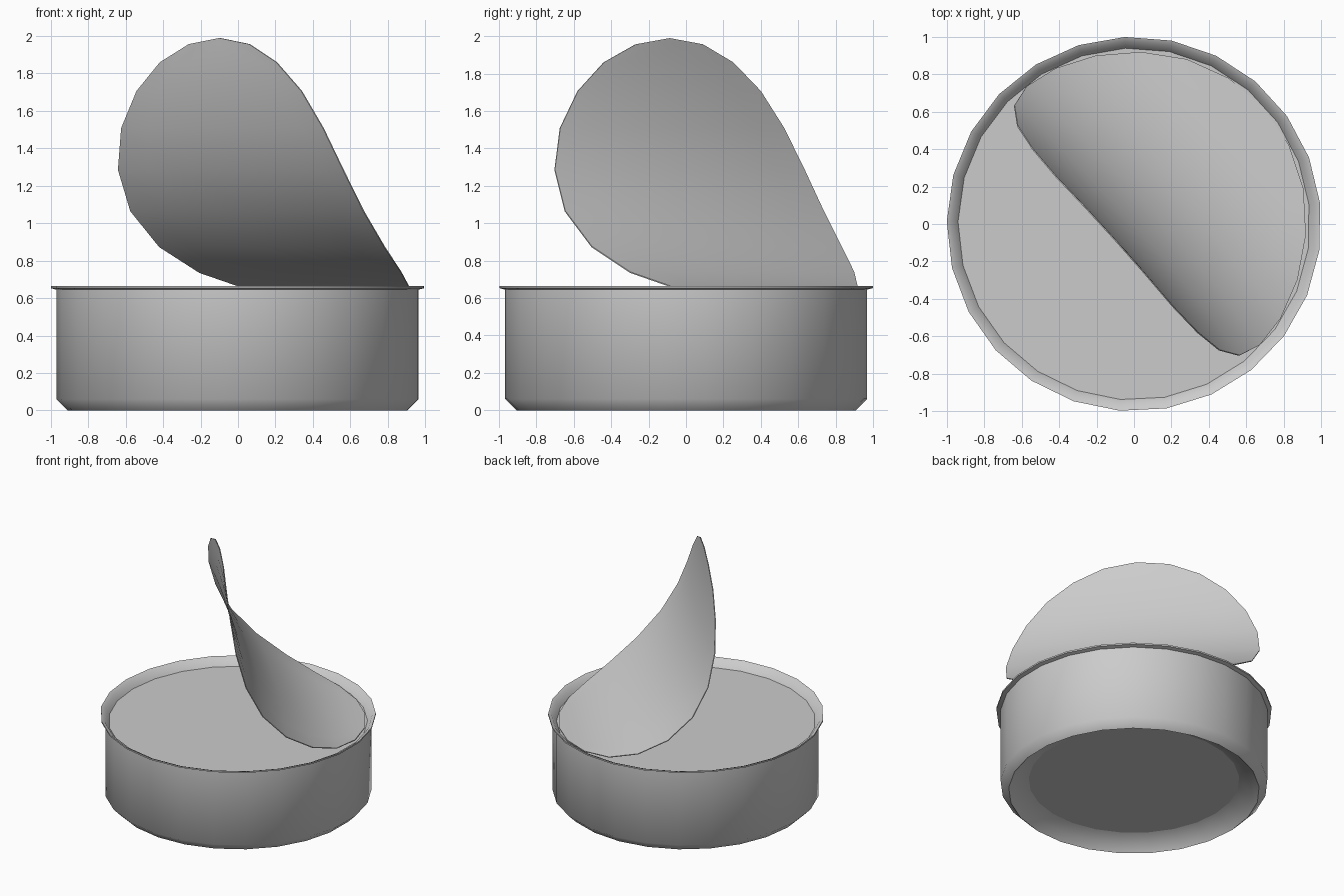
import bpy, bmesh, math
from mathutils import Vector

cube = bpy.data.objects.get("Cube")
if cube:
    bpy.data.objects.remove(cube)

SIDES = 25
PHASE = math.radians(6.4)
HINGE = math.radians(42)      # direction in which the lid stays attached
LID_R = 0.93

metal = bpy.data.materials.new("grey_metal")
metal.use_nodes = True
metal.diffuse_color = (0.6, 0.6, 0.6, 1)
metal.node_tree.nodes["Principled BSDF"].inputs["Base Color"].default_value = (0.6, 0.6, 0.6, 1)


def finish(name, bm, angle):
    mesh = bpy.data.meshes.new(name)
    bm.to_mesh(mesh)
    bm.free()
    obj = bpy.data.objects.new(name, mesh)
    bpy.context.collection.objects.link(obj)
    mesh.materials.append(metal)
    bpy.ops.object.select_all(action='DESELECT')
    obj.select_set(True)
    bpy.context.view_layer.objects.active = obj
    bpy.ops.object.shade_smooth_by_angle(angle=math.radians(angle))


def ring(bm, r, z):
    return [bm.verts.new((r * math.cos(PHASE + math.tau * i / SIDES),
                          r * math.sin(PHASE + math.tau * i / SIDES), z))
            for i in range(SIDES)]


def lathe(name, profile, angle=50):
    """Open surface of revolution; the profile runs upward on the outside."""
    bm = bmesh.new()
    rings = [ring(bm, r, z) for r, z in profile]
    for a, b in zip(rings, rings[1:]):
        for i in range(SIDES):
            j = (i + 1) % SIDES
            bm.faces.new((a[i], a[j], b[j], b[i]))
    finish(name, bm, angle)


def disc(name, r, z, up):
    bm = bmesh.new()
    loop = ring(bm, r, z)
    bm.faces.new(loop if up else loop[::-1])
    finish(name, bm, 30)


# Can body: recessed base, chamfer, wall, flange and sloping inner lip
lathe("can_body", [(0.765, 0.09), (0.86, 0.055), (0.91, 0.0), (0.97, 0.06), (0.97, 0.645)])
lathe("can_rim", [(0.97, 0.645), (1.0, 0.653), (1.0, 0.665), (0.975, 0.655), (0.94, 0.605)])
disc("base_panel", 0.765, 0.09, False)
disc("contents", 0.945, 0.605, True)

# Peeled lid: a round sheet bent along a side profile (distance, height)
bend = [Vector(p) for p in (
    (0.93, 0.61), (0.75, 0.63), (0.6, 0.67), (0.45, 0.75), (0.25, 0.9), (0.1, 1.09),
    (0.0, 1.28), (-0.06, 1.45), (-0.1, 1.65), (-0.125, 1.85), (-0.13, 1.99))]
lengths = [(b - a).length for a, b in zip(bend, bend[1:])]


def along(fraction):
    d = fraction * sum(lengths)
    for a, b, step in zip(bend, bend[1:], lengths):
        if d <= step:
            return a.lerp(b, d / step)
        d -= step
    return bend[-1]


bm = bmesh.new()
ROWS, COLS = 12, 8
forward = Vector((math.cos(HINGE), math.sin(HINGE), 0))
side = Vector((-math.sin(HINGE), math.cos(HINGE), 0))
grid = []
for i in range(ROWS + 1):
    theta = math.pi * i / ROWS
    fraction = (1 - math.cos(theta)) / 2
    p = along(fraction)
    row = []
    for k in range(COLS + 1):
        across = math.sin(theta) * (2 * k / COLS - 1)
        # side edges curl back a little once the sheet leaves the can
        curl = 0.05 * across ** 2 * min(1, 2 * fraction)
        row.append(bm.verts.new(forward * (p.x - curl) + side * LID_R * across
                                + Vector((0, 0, p.y))))
    grid.append(row)
for a, b in zip(grid, grid[1:]):
    for k in range(COLS):
        bm.faces.new((a[k], a[k + 1], b[k + 1], b[k]))
bmesh.ops.remove_doubles(bm, verts=bm.verts[:], dist=0.0005)
bmesh.ops.recalc_face_normals(bm, faces=bm.faces[:])
bmesh.ops.solidify(bm, geom=bm.faces[:], thickness=0.006)
bmesh.ops.recalc_face_normals(bm, faces=bm.faces[:])
finish("peeled_lid", bm, 50)
